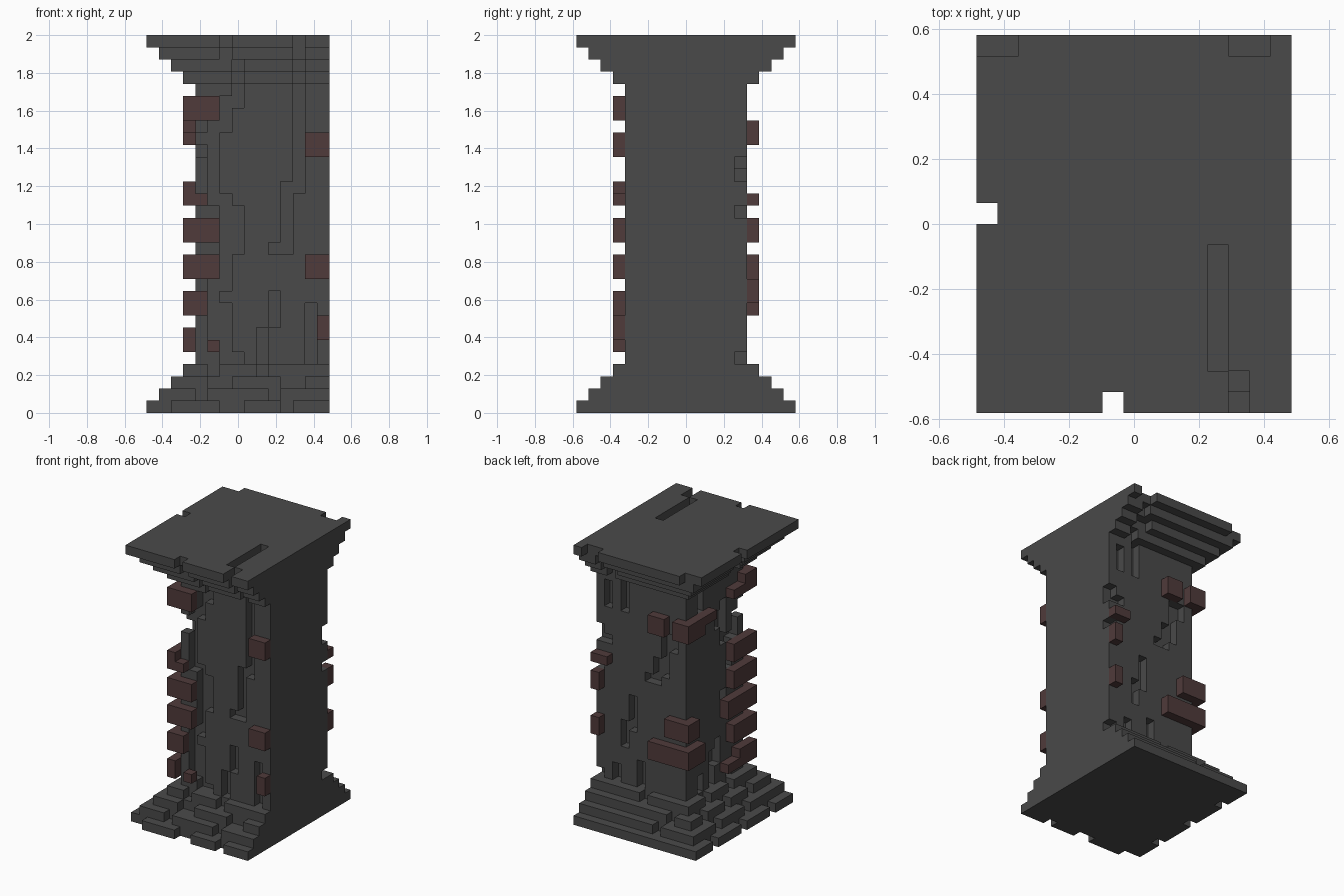
import bpy
import bmesh
from mathutils import Vector

if "Cube" in bpy.data.objects:
    bpy.data.objects.remove(bpy.data.objects["Cube"], do_unlink=True)

NX, NY, NZ = 15, 18, 31          # size of the block grid
S = 2 / NZ                       # edge of one block


def material(name, rgb):
    m = bpy.data.materials.new(name)
    m.use_nodes = True
    m.diffuse_color = (*rgb, 1)
    m.node_tree.nodes["Principled BSDF"].inputs["Base Color"].default_value = (*rgb, 1)
    return m


stone = material("dark grey stone", (0.068, 0.068, 0.068))
red = material("dark red brick", (0.080, 0.043, 0.043))


def box(x0, x1, y0, y1, z0, z1):
    """Cells of a block, end values excluded."""
    return {(x, y, z) for x in range(x0, x1) for y in range(y0, y1) for z in range(z0, z1)}


def front(x0, x1, z0, z1, y=4):
    return box(x0, x1, y, y + 1, z0, z1)


def back(x0, x1, z0, z1, y=13):
    return box(x0, x1, y, y + 1, z0, z1)


def side(d0, d1, z0, z1, x=4):
    """Cells on the -x face, measured from the back edge."""
    return box(x, x + 1, NY - d1, NY - d0, z0, z1)


# Stepped base and cap, straight shaft, all flush on the +x side
base, cap = set(), set()
for n in range(4):
    base |= box(n, NX, n, NY - n, n, n + 1)
    cap |= box(n, NX, n, NY - n, NZ - 1 - n, NZ - n)
shaft = box(4, NX, 4, 14, 4, 27)

# Cracks in the front of the shaft
for c in [(7, 8, 25, 27), (6, 7, 23, 26), (5, 6, 19, 24), (4, 5, 21, 23),
          (5, 6, 17, 19), (6, 7, 13, 18), (7, 8, 13, 17), (6, 7, 10, 13),
          (5, 6, 9, 11), (5, 7, 5, 9), (6, 8, 4, 5), (12, 13, 18, 27),
          (11, 12, 13, 19), (10, 11, 13, 14), (10, 11, 7, 10), (9, 10, 4, 7),
          (13, 14, 4, 9)]:
    shaft -= front(*c)

# Cracks in the back of the shaft
for c in [(11, 12, 23, 27), (13, 14, 23, 26), (14, 15, 19, 21), (13, 14, 19, 20),
          (14, 15, 16, 17), (14, 15, 4, 5), (6, 7, 17, 22), (7, 8, 16, 19),
          (8, 9, 16, 17), (10, 11, 10, 14), (11, 12, 8, 11), (9, 10, 4, 7),
          (5, 6, 20, 22), (12, 13, 4, 6)]:
    shaft -= back(*c)

# Cracks in the -x side of the shaft
for c in [(10, 11, 19, 24), (11, 12, 16, 20), (9, 10, 21, 23), (6, 7, 24, 27),
          (12, 13, 19, 22), (10, 11, 12, 14), (8, 9, 4, 8), (9, 10, 6, 9),
          (6, 7, 4, 6), (11, 12, 4, 6)]:
    shaft -= side(*c)

# Chips in the cap
cap -= box(6, 7, 0, 1, 30, 31) | box(12, 13, 0, 2, 30, 31) | box(11, 12, 2, 8, 30, 31)
cap -= box(0, 2, 17, 18, 30, 31) | box(12, 14, 17, 18, 30, 31) | box(0, 1, 9, 10, 30, 31)
for n in range(1, 4):
    z = 30 - n
    cap -= front(12, 13, z, z + 1, n)
    cap -= front(6 if n == 1 else 7, 7 if n == 1 else 8, z, z + 1, n)
    cap -= back(11 + n % 2, 13, z, z + 1, 17 - n)
    cap -= side(7 + n, 9 + n, z, z + 1, n)

# Chips in the base
base -= front(0, 2, 0, 1, 0) | front(6, 8, 0, 1, 0) | front(11, 12, 0, 1, 0)
base -= front(10, 11, 1, 2, 1) | front(4, 5, 1, 2, 1) | front(11, 13, 2, 3, 2)
base -= front(5, 7, 2, 3, 2) | front(9, 10, 3, 4, 3) | front(5, 6, 3, 4, 3)
base -= back(5, 6, 1, 2, 16) | back(4, 5, 2, 3, 15) | back(8, 9, 3, 4, 14)
for d, z in [(3, 0), (8, 0), (13, 0), (5, 1), (10, 1), (4, 2), (8, 2), (12, 2), (6, 3), (10, 3)]:
    base -= side(d, d + 1, z, z + 1, z)

# Bricks standing one block proud of the shaft
bricks = set()
for c in [(3, 6, 24, 26), (3, 5, 17, 18), (3, 4, 18, 19), (3, 6, 14, 16), (3, 6, 11, 13),
          (3, 5, 8, 10), (3, 4, 5, 7), (5, 6, 5, 6), (13, 15, 21, 23), (13, 15, 11, 13),
          (14, 15, 6, 8)]:
    bricks |= front(*c, y=3)
for c in [(3, 5, 22, 24), (6, 8, 22, 24), (13, 15, 17, 18), (14, 15, 14, 16),
          (14, 15, 9, 11), (3, 6, 11, 13), (3, 8, 8, 10)]:
    bricks |= back(*c, y=14)
for c in [(13, 15, 24, 26), (11, 13, 24, 25), (3, 6, 22, 24), (6, 8, 23, 24),
          (11, 15, 17, 19), (11, 15, 14, 16), (10, 15, 11, 13), (11, 15, 8, 10),
          (12, 15, 5, 7), (10, 12, 5, 6), (3, 5, 11, 13), (3, 6, 8, 10)]:
    bricks |= side(*c, x=3)

solid = base | cap | shaft | bricks


def build(name, cells, mat):
    """Mesh of the exposed cell faces, merged into large flat faces."""
    bm = bmesh.new()
    for c in sorted(cells):
        for axis in range(3):
            for sign in (-1, 1):
                near = list(c)
                near[axis] += sign
                if tuple(near) in solid:
                    continue
                u, v = (axis + 1) % 3, (axis + 2) % 3
                corners = []
                for a, b in ((0, 0), (1, 0), (1, 1), (0, 1))[::sign]:
                    p = list(c)
                    p[axis] += sign > 0
                    p[u] += a
                    p[v] += b
                    corners.append(bm.verts.new(Vector((p[0] - NX / 2, p[1] - NY / 2, p[2])) * S))
                bm.faces.new(corners)
    bmesh.ops.remove_doubles(bm, verts=bm.verts[:], dist=1e-4)
    bmesh.ops.dissolve_limit(bm, angle_limit=0.01, verts=bm.verts[:], edges=bm.edges[:])
    mesh = bpy.data.meshes.new(name)
    bm.to_mesh(mesh)
    bm.free()
    mesh.materials.append(mat)
    bpy.context.collection.objects.link(bpy.data.objects.new(name, mesh))


build("stepped_base", base, stone)
build("cracked_shaft", shaft, stone)
build("stepped_cap", cap, stone)
build("loose_bricks", bricks, red)
